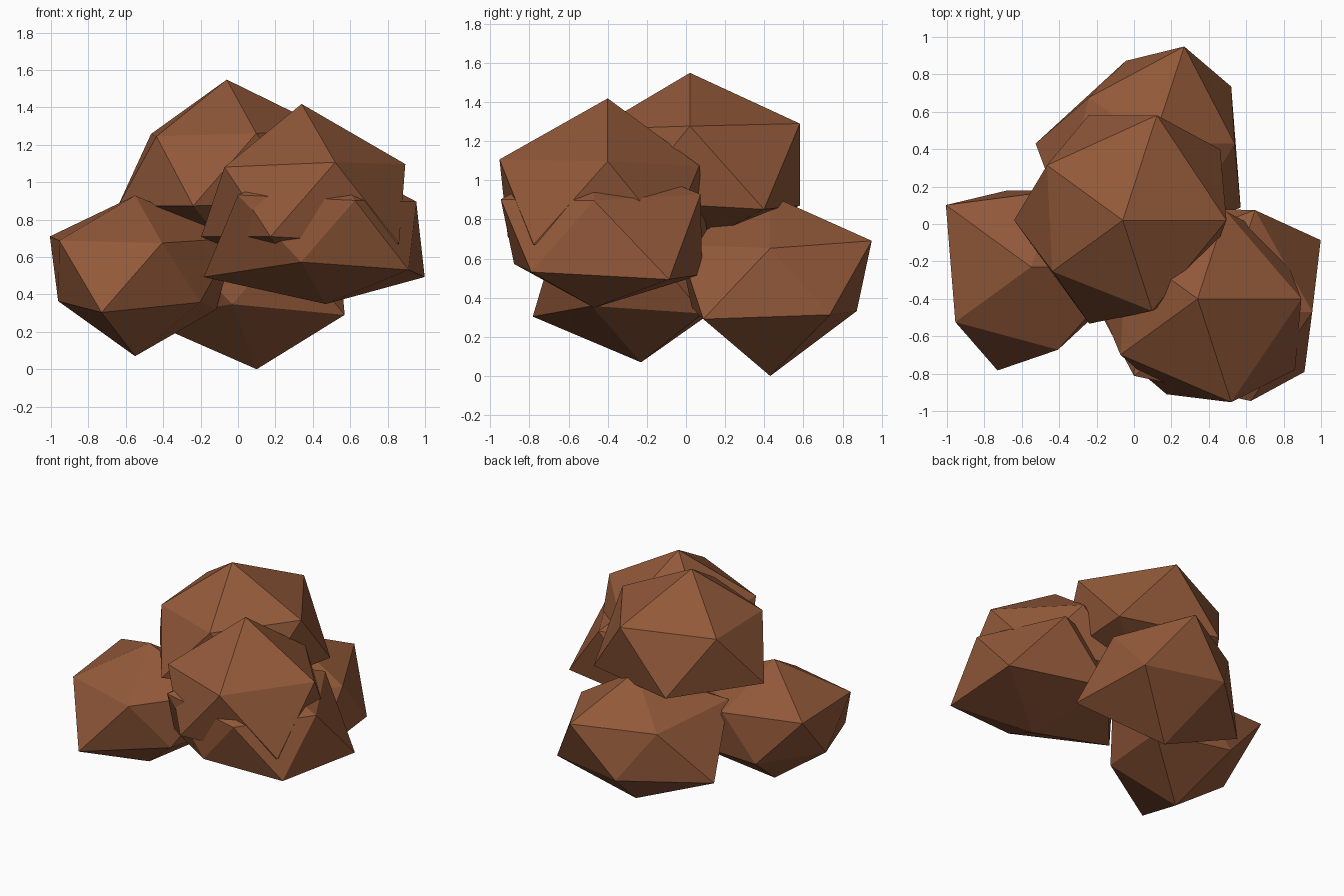
import bpy, bmesh
from math import atan2, tau

# Remove the default cube only
cube = bpy.data.objects.get("Cube")
if cube:
    bpy.data.objects.remove(cube, do_unlink=True)

# Single earthy brown
brown = bpy.data.materials.new("earth_brown")
brown.use_nodes = True
colour = (0.29, 0.1, 0.042, 1)
brown.diffuse_color = colour
brown.node_tree.nodes["Principled BSDF"].inputs["Base Color"].default_value = colour

SQUASH = 0.71  # every lump is flattened vertically


def ring_order(vert):
    """Sort corners from the bottom up, then anticlockwise."""
    return round(vert.co.z, 2), (atan2(vert.co.y, vert.co.x) + 0.1) % tau


def lump(name, centre, bottom, lower_ring, upper_ring, top):
    """Flat-faced rough clod: an icosahedron with each corner pulled in or out.
    Corner reaches are in hundredths of a unit."""
    bm = bmesh.new()
    bmesh.ops.create_icosphere(bm, subdivisions=1, radius=1)
    reaches = [bottom, *lower_ring, *upper_ring, top]
    for vert, reach in zip(sorted(bm.verts, key=ring_order), reaches):
        vert.co *= reach / 100
        vert.co.z *= SQUASH
    mesh = bpy.data.meshes.new(name)
    bm.to_mesh(mesh)
    bm.free()
    mesh.materials.append(brown)
    obj = bpy.data.objects.new(name, mesh)
    obj.location = centre
    bpy.context.collection.objects.link(obj)
    return obj


# Upper pair of the heap
lump("top_lump", (-0.06, 0.02, 1.08),
     60, (72, 66, 65, 65, 60), (62, 66, 56, 52, 57), 66)
lump("upper_front_lump", (0.34, -0.4, 0.9),
     60, (60, 60, 60, 60, 72), (62, 55, 52, 57, 65), 73)

# Lower three that carry them
lump("lower_right_lump", (-0.55, -0.23, 0.51),
     62, (60, 48, 46, 65, 48), (60, 48, 63, 56, 52), 59)
lump("lower_left_lump", (0.47, -0.47, 0.725),
     53, (73, 65, 73, 48, 61), (54, 64, 60, 65, 56), 60)
lump("lower_back_lump", (0.1, 0.43, 0.497),
     70, (58, 52, 70, 47, 65), (49, 61, 47, 68, 55), 60)
